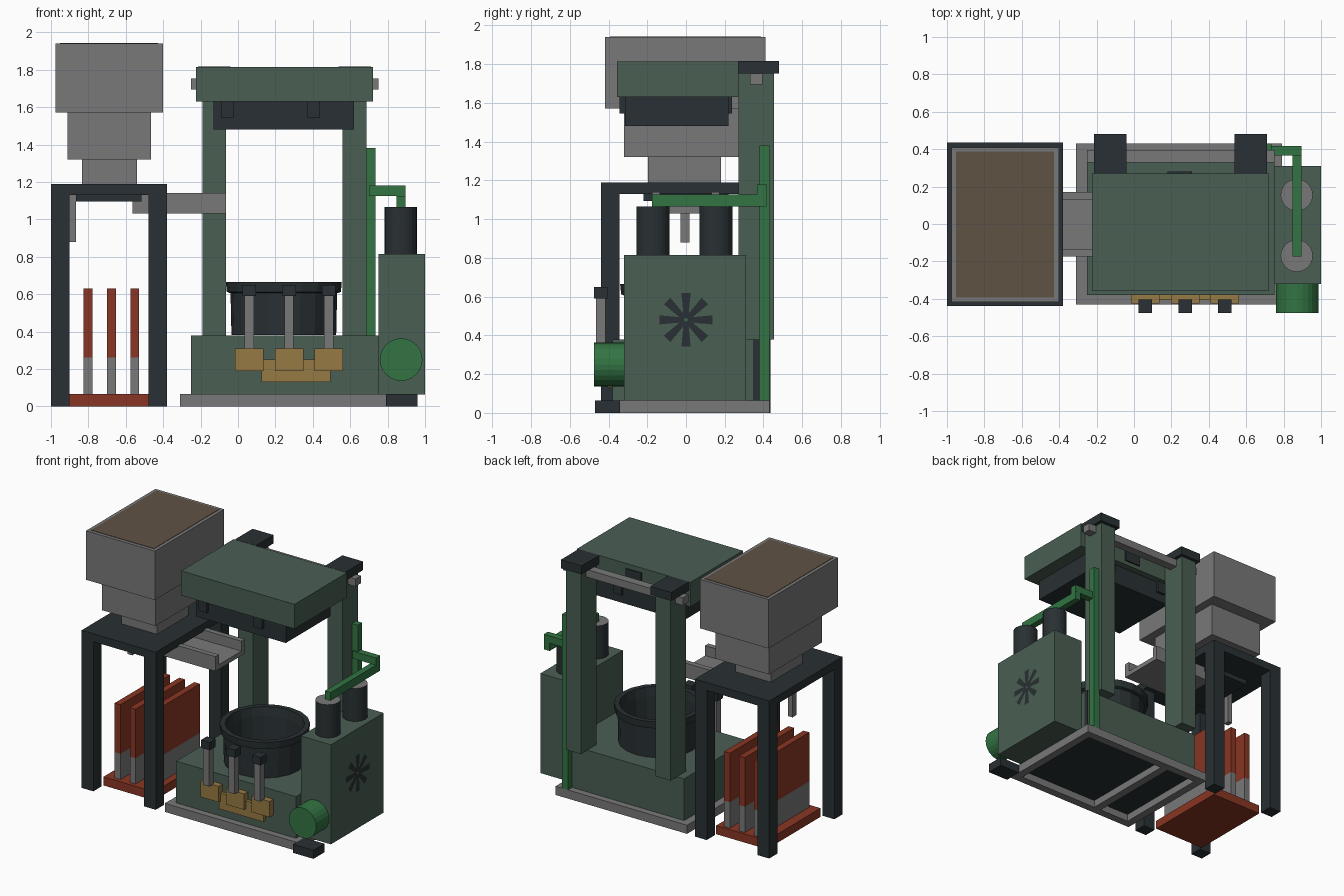
import bpy, bmesh, math
from mathutils import Matrix

cube = bpy.data.objects.get("Cube")
if cube:
    bpy.data.objects.remove(cube, do_unlink=True)


def material(name, r, g, b):
    m = bpy.data.materials.new(name)
    m.use_nodes = True
    m.diffuse_color = (r, g, b, 1)
    m.node_tree.nodes["Principled BSDF"].inputs["Base Color"].default_value = (r, g, b, 1)
    return m


GREEN = material("machine_green", 0.068, 0.112, 0.086)
GREY = material("steel_grey", 0.19, 0.19, 0.195)
DARK = material("dark_iron", 0.022, 0.03, 0.033)
RED = material("rust_red", 0.25, 0.036, 0.017)
BRASS = material("brass", 0.31, 0.195, 0.058)
PIPE = material("pipe_green", 0.032, 0.175, 0.055)
BROWN = material("hopper_fill", 0.115, 0.084, 0.057)


def finish(name, bm, *mats):
    me = bpy.data.meshes.new(name)
    bmesh.ops.recalc_face_normals(bm, faces=bm.faces)
    bm.to_mesh(me)
    bm.free()
    for m in mats:
        me.materials.append(m)
    ob = bpy.data.objects.new(name, me)
    bpy.context.collection.objects.link(ob)
    return ob


def box(name, mat, x, y, z):
    """Box from (min, max) ranges on each axis."""
    bm = bmesh.new()
    bmesh.ops.create_cube(bm, size=1)
    for v in bm.verts:
        v.co = [r[0] + (c + 0.5) * (r[1] - r[0]) for c, r in zip(v.co, (x, y, z))]
    return finish(name, bm, mat)


def cylinder(name, centre, radius, depth, sides, axis, *mats):
    bm = bmesh.new()
    bmesh.ops.create_cone(bm, cap_ends=True, segments=sides, radius1=radius,
                          radius2=radius, depth=depth)
    if len(mats) > 1:
        for f in bm.faces:
            f.material_index = int(f.normal.z > 0.9)
    if axis == "y":
        bm.transform(Matrix.Rotation(math.pi / 2, 4, "X"))
    bm.transform(Matrix.Translation(centre))
    return finish(name, bm, *mats)


def lathe(name, profile, centre, sides, mat):
    bm = bmesh.new()
    verts = [bm.verts.new((r, 0, z)) for r, z in profile]
    edges = [bm.edges.new(pair) for pair in zip(verts, verts[1:])]
    bmesh.ops.spin(bm, geom=verts + edges, axis=(0, 0, 1), cent=(0, 0, 0),
                   angle=math.tau, steps=sides, use_duplicate=False)
    bmesh.ops.remove_doubles(bm, verts=bm.verts, dist=0.0005)
    bm.transform(Matrix.Translation(centre))
    return finish(name, bm, mat)


# Base frame, open underneath, with a dark floor plate
for side, y in (("front", (-0.43, -0.37)), ("back", (0.37, 0.43))):
    box(f"frame_{side}_beam", GREY, (-0.31, 0.79), y, (0, 0.065))
for side, x in (("right", (-0.31, -0.25)), ("middle", (0.0, 0.06)), ("left", (0.73, 0.79))):
    box(f"frame_{side}_beam", GREY, x, (-0.37, 0.37), (0, 0.064))
box("frame_floor", DARK, (-0.26, 0.74), (-0.375, 0.375), (0.055, 0.063))
box("outer_foot", DARK, (0.79, 0.96), (-0.47, -0.34), (0, 0.065))

# Main body
box("main_body", GREEN, (-0.25, 0.75), (-0.38, 0.38), (0.063, 0.38))
box("body_end_plate", DARK, (0.748, 0.752), (0.345, 0.38), (0.066, 0.38))

# Columns with caps and a cross shaft
for side, x in (("right", -0.127), ("left", 0.623)):
    box(f"{side}_column", GREEN, (x - 0.063, x + 0.063), (0.27, 0.455), (0.379, 1.755))
    box(f"{side}_column_cap", DARK, (x - 0.087, x + 0.087), (0.268, 0.48), (1.752, 1.816))
box("cross_shaft", GREY, (-0.25, 0.75), (0.33, 0.395), (1.695, 1.752))

# Press head
box("press_head", GREEN, (-0.225, 0.722), (-0.357, 0.27), (1.63, 1.815))
box("press_plate", DARK, (-0.13, 0.62), (-0.315, 0.22), (1.48, 1.631))
box("head_rear_bracket", DARK, (0.18, 0.31), (0.26, 0.28), (1.66, 1.78))
for i, x in enumerate((-0.058, 0.405)):
    box(f"head_clamp_{i + 1}", DARK, (x - 0.034, x + 0.034), (-0.342, 0.238), (1.545, 1.632))

# Open pot
lathe("pot", [(0, 0.381), (0.28, 0.381), (0.285, 0.605), (0.305, 0.612), (0.31, 0.665),
              (0.272, 0.665), (0.262, 0.6), (0.255, 0.42), (0, 0.42)],
      (0.245, -0.03, 0), 20, DARK)

# Levers on brass blocks
box("brass_back_plate", BRASS, (0.125, 0.495), (-0.405, -0.379), (0.13, 0.25))
for i, x in enumerate((0.06, 0.273, 0.486)):
    box(f"lever_block_{i + 1}", BRASS, (x - 0.076, x + 0.076), (-0.425, -0.379), (0.19, 0.31))
    box(f"lever_rod_{i + 1}", GREY, (x - 0.025, x + 0.025), (-0.465, -0.415), (0.31, 0.6))
    box(f"lever_knob_{i + 1}", DARK, (x - 0.036, x + 0.036), (-0.475, -0.405), (0.59, 0.65))

# Side cabinet with tanks, drum and fan
box("cabinet", GREEN, (0.75, 1.0), (-0.32, 0.31), (0.063, 0.815))
for side, y in (("front", -0.17), ("back", 0.155)):
    cylinder(f"{side}_tank", (0.87, y, 0.94), 0.086, 0.25, 24, "z", DARK, GREY)
cylinder("drum", (0.872, -0.397, 0.25), 0.114, 0.156, 24, "y", PIPE)
bm = bmesh.new()
for i in range(8):
    a = i * math.tau / 8
    tips = [(0.015, a - 0.9), (0.14, a - 0.17), (0.14, a + 0.17), (0.015, a + 0.9)]
    bm.faces.new([bm.verts.new((1.001, r * math.cos(t), 0.48 + r * math.sin(t)))
                  for r, t in tips])
finish("fan_blades", bm, DARK)

# Pipe run
box("pipe_riser", PIPE, (0.685, 0.735), (0.38, 0.43), (0.06, 1.38))
box("pipe_elbow", PIPE, (0.7, 0.896), (0.367, 0.417), (1.125, 1.18))
box("pipe_over_tanks", PIPE, (0.848, 0.896), (-0.175, 0.416), (1.066, 1.126))

# Feed chute
box("chute_floor", GREY, (-0.565, -0.065), (-0.175, 0.172), (1.03, 1.065))
for side, y in (("front", (-0.175, -0.135)), ("back", (0.132, 0.172))):
    box(f"chute_{side}_wall", GREY, (-0.565, -0.065), y, (1.03, 1.14))

# Hopper stand
box("stand_top", DARK, (-1.0, -0.38), (-0.438, 0.435), (1.13, 1.19))
box("stand_under_plate", DARK, (-0.865, -0.515), (-0.22, 0.22), (1.095, 1.131))
box("hanging_rod", GREY, (-0.902, -0.865), (-0.028, 0.017), (0.88, 1.131))
for xs, x in (("right", (-1.0, -0.902)), ("left", (-0.478, -0.38))):
    for ys, y in (("front", (-0.438, -0.342)), ("back", (0.338, 0.435))):
        box(f"stand_{ys}_{xs}_leg", DARK, x, y, (0, 1.131))

# Stepped hopper with its filling
box("hopper_neck", GREY, (-0.835, -0.54), (-0.195, 0.18), (1.19, 1.32))
box("hopper_middle", GREY, (-0.912, -0.465), (-0.32, 0.313), (1.32, 1.57))
box("hopper_bin", GREY, (-0.977, -0.402), (-0.418, 0.41), (1.57, 1.94))
box("hopper_filling", BROWN, (-0.952, -0.427), (-0.392, 0.387), (1.935, 1.943))

# Panel rack
box("rack_tray", RED, (-0.9, -0.476), (-0.32, 0.32), (0, 0.065))
for i, x in enumerate((-0.803, -0.677, -0.552)):
    span = (x - 0.024, x + 0.024)
    box(f"panel_{i + 1}_base", GREY, span, (-0.29, 0.3), (0.064, 0.26))
    box(f"panel_{i + 1}_top", RED, span, (-0.29, 0.3), (0.26, 0.63))
